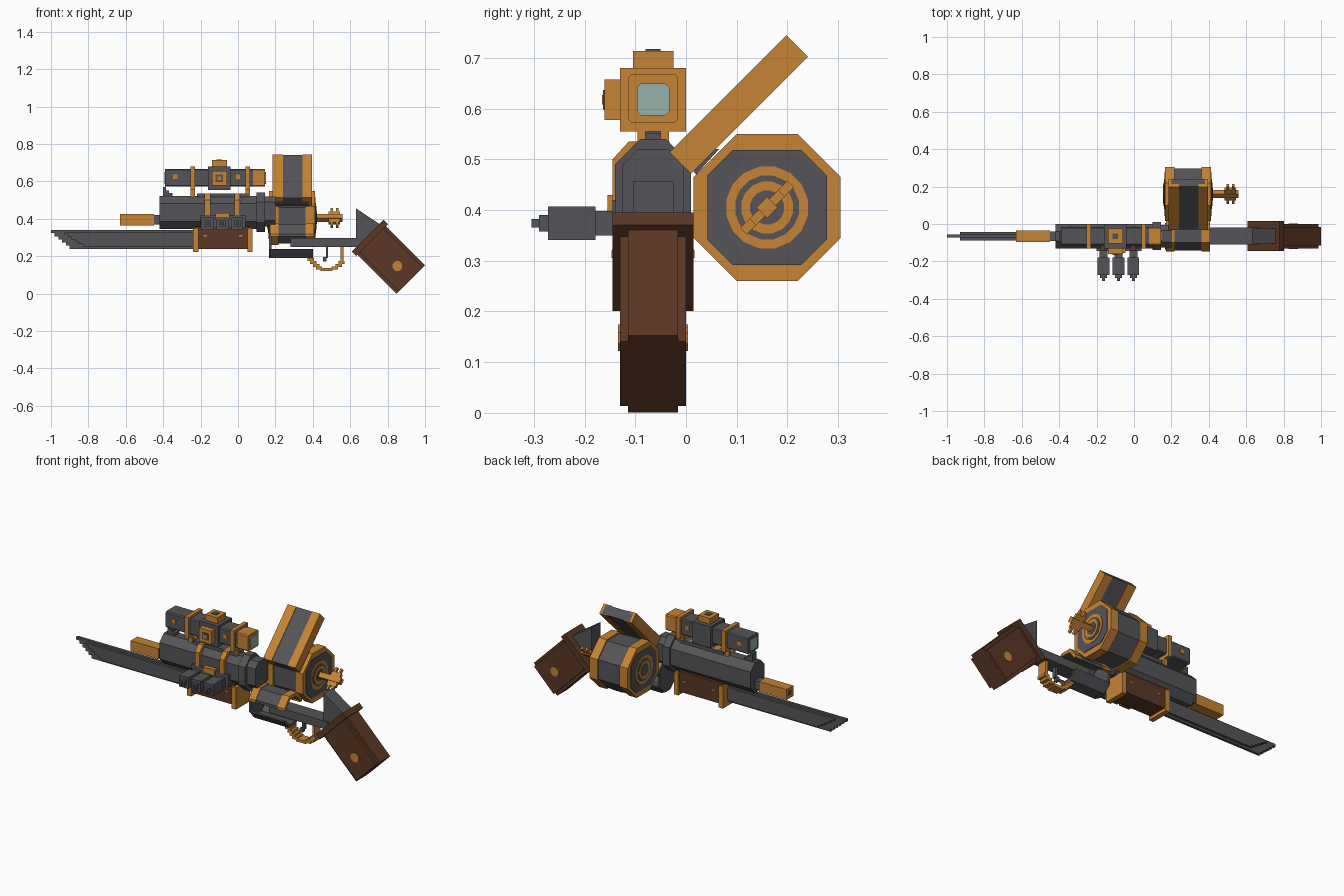
import bpy, bmesh, math
from mathutils import Matrix, Vector

if "Cube" in bpy.data.objects:
    bpy.data.objects.remove(bpy.data.objects["Cube"])

def material(name, rgb):
    m = bpy.data.materials.new(name)
    m.diffuse_color = (*rgb, 1)
    m.use_nodes = True
    m.node_tree.nodes["Principled BSDF"].inputs["Base Color"].default_value = m.diffuse_color
    return m

STEEL = material("dark steel", (0.09, 0.09, 0.10))
BRASS = material("brass", (0.56, 0.23, 0.036))
WOOD = material("dark wood", (0.105, 0.038, 0.018))
GLASS = material("lens glass", (0.31, 0.44, 0.41))
YC = -0.065  # centre plane of the gun

def finish(name, bm, mat):
    bmesh.ops.recalc_face_normals(bm, faces=bm.faces)
    me = bpy.data.meshes.new(name)
    bm.to_mesh(me)
    bm.free()
    me.materials.append(mat)
    ob = bpy.data.objects.new(name, me)
    bpy.context.collection.objects.link(ob)
    return ob

def box(name, x, y, z, mat, rot=(0, "X")):
    """Box from three (min, max) ranges, turned about its own centre."""
    bm = bmesh.new()
    bmesh.ops.create_cube(bm, size=1)
    size = [r[1] - r[0] for r in (x, y, z)]
    mid = Vector([(r[0] + r[1]) / 2 for r in (x, y, z)])
    bm.transform(Matrix.Translation(mid) @ Matrix.Rotation(math.radians(rot[0]), 4, rot[1])
                 @ Matrix.Diagonal((*size, 1)))
    return finish(name, bm, mat)

def prism(name, pts, lo, hi, axis, mat):
    """Extrude a profile: axis X takes (y, z) points, axis Y takes (x, z)."""
    bm = bmesh.new()
    vs = [bm.verts.new((lo, a, b) if axis == "X" else (a, lo, b)) for a, b in pts]
    f = bm.faces.new(vs)
    ext = bmesh.ops.extrude_face_region(bm, geom=[f])["geom"]
    d = Vector((hi - lo, 0, 0) if axis == "X" else (0, hi - lo, 0))
    bmesh.ops.translate(bm, vec=d, verts=[v for v in ext if isinstance(v, bmesh.types.BMVert)])
    return finish(name, bm, mat)

def octagon(c, hy, hz, cut):
    """Rectangle with cut corners."""
    q = [(hy, cut - hz), (hy, hz - cut), (hy - cut, hz), (cut - hy, hz),
         (-hy, hz - cut), (-hy, cut - hz), (cut - hy, -hz), (hy - cut, -hz)]
    return [(c[0] + a, c[1] + b) for a, b in q]

def disc(c, r, n=16):
    return [(c[0] + r * math.cos((i + .5) * math.tau / n),
             c[1] + r * math.sin((i + .5) * math.tau / n)) for i in range(n)]

def mid(h):
    return (YC - h, YC + h)

# Stepped bayonet blade: thin edge plus thicker core
def blade(name, x0, z0, z1, half, steps=6):
    pts, dx, dz = [(-0.2, z0), (-0.2, z1), (x0, z1)], 0.12 / steps, (z1 - z0) / steps
    for i in range(steps):
        pts.append((x0 + i * dx, z1 - (i + 1) * dz))
        pts.append((x0 + (i + 1) * dx, z1 - (i + 1) * dz))
    prism(name, pts[:-1] + [], YC - half, YC + half, "Y", STEEL)
blade("blade_edge", -1.0, 0.24, 0.34, 0.008)
blade("blade_core", -0.93, 0.252, 0.328, 0.022)

# Barrel and muzzle
box("muzzle", (-0.63, -0.45), mid(0.031), (0.364, 0.425), BRASS)
box("muzzle_bore", (-0.632, -0.62), mid(0.012), (0.383, 0.407), STEEL)
box("barrel_neck", (-0.455, -0.41), mid(0.025), (0.37, 0.42), STEEL)

# Main body, rear flange and front sight steps
prism("body", octagon((YC, 0.435), 0.065, 0.088, 0.04), -0.42, 0.10, "X", STEEL)
prism("flange", octagon((YC, 0.435), 0.075, 0.105, 0.05), 0.10, 0.145, "X", STEEL)
prism("flange_rim", octagon((YC, 0.44), 0.06, 0.08, 0.03), 0.14, 0.20, "X", STEEL)
for i, (x1, z1) in enumerate([(-0.385, 0.57), (-0.37, 0.552), (-0.35, 0.538)]):
    box(f"front_sight_{i}", (-0.40, x1), mid(0.02), (0.50, z1), STEEL)
box("top_rail", (-0.22, 0.06), mid(0.032), (0.515, 0.535), STEEL)

# Wooden fore grip with brass bands
box("fore_grip", (-0.23, 0.06), mid(0.055), (0.24, 0.36), WOOD)
for x in (-0.24, 0.05):
    box("grip_band", (x, x + 0.028), mid(0.066), (0.222, 0.35), BRASS)
for x in (-0.175, 0.015):
    box("grip_rivet", (x - 0.01, x + 0.01), mid(0.058), (0.305, 0.313), BRASS)

# Side pistons and the straps above them
box("piston_plate", (-0.20, 0.04), (-0.145, -0.10), (0.35, 0.42), STEEL)
for x in (-0.163, -0.083, -0.003):
    for nm, h, y, hz in (("neck", 0.022, (-0.18, -0.14), 0.024), ("body", 0.031, (-0.272, -0.178), 0.033),
                         ("tip", 0.018, (-0.29, -0.27), 0.016), ("point", 0.008, (-0.305, -0.288), 0.008)):
        box("piston_" + nm, (x - h, x + h), y, (0.374 - hz, 0.374 + hz), STEEL)
strap = [(-0.145, 0.42), (-0.145, 0.50), (-0.113, 0.535), (-0.04, 0.535),
         (-0.04, 0.515), (-0.10, 0.515), (-0.115, 0.49), (-0.115, 0.42)]
for x in (-0.163, -0.003):
    prism("body_strap", strap, x - 0.015, x + 0.015, "X", BRASS)
box("strap_tie", (-0.12, -0.045), (-0.155, -0.10), (0.395, 0.43), BRASS)

# Scope
prism("scope_tube", octagon((YC, 0.62), 0.049, 0.047, 0.006), -0.39, 0.08, "X", STEEL)
prism("scope_eyepiece", octagon((YC, 0.62), 0.049, 0.047, 0.006), 0.07, 0.145, "X", BRASS)
for x in (0.143, -0.393):
    prism("scope_lens", octagon((YC, 0.618), 0.032, 0.032, 0.008), x, x + 0.006, "X", GLASS)
for x in (-0.243, 0.052):
    box("scope_band", (x - 0.012, x + 0.012), mid(0.065), (0.555, 0.68), BRASS)
    for y in (-0.088, -0.042):
        box("scope_leg", (x - 0.012, x + 0.012), (y - 0.008, y + 0.008), (0.515, 0.56), BRASS)
box("scope_turret", (-0.16, -0.04), mid(0.065), (0.555, 0.68), STEEL)
box("turret_top_knob", (-0.14, -0.06), (-0.105, -0.025), (0.67, 0.714), BRASS)
box("top_knob_mark", (-0.115, -0.085), mid(0.015), (0.71, 0.718), STEEL)
box("turret_side_knob", (-0.14, -0.06), (-0.161, -0.12), (0.578, 0.657), BRASS)
box("side_knob_inset", (-0.12, -0.08), (-0.164, -0.15), (0.598, 0.637), STEEL)
box("side_knob_mark", (-0.11, -0.09), (-0.166, -0.15), (0.608, 0.627), BRASS)
for x in (-0.335, 0.0):
    box("scope_screw", (x - 0.012, x + 0.012), mid(0.052), (0.613, 0.637), BRASS)

# Large ammunition drum, with rims and ringed ends
DC = (0.16, 0.405)
prism("drum", octagon(DC, 0.138, 0.138, 0.081), 0.18, 0.40, "X", STEEL)
for x in (0.165, 0.36):
    prism("drum_rim", octagon(DC, 0.145, 0.145, 0.085), x, x + 0.052, "X", BRASS)
for end, s in ((0.412, 1), (0.165, -1)):
    prism("drum_end_plate", octagon(DC, 0.118, 0.113, 0.05), end - s * 0.02, end + s * 0.003, "X", STEEL)
    for k, (r, m) in enumerate([(0.082, BRASS), (0.064, STEEL), (0.052, BRASS), (0.034, STEEL)]):
        prism("drum_ring", disc(DC, r), end - s * 0.01, end + s * (0.005 + 0.002 * k), "X", m)

# Winding key on the drum
def key_box(name, x, length, thick):
    box(name, x, (DC[0] - length, DC[0] + length), (DC[1] - thick, DC[1] + thick), BRASS, (45, "X"))
key_box("key_shaft", (0.41, 0.56), 0.015, 0.015)
key_box("key_bar", (0.485, 0.545), 0.04, 0.009)
for x in (0.495, 0.525):
    key_box("key_wing", (x, x + 0.012), 0.066, 0.009)

# Breech cover, hinged open at 45 degrees
LC = (0.104, 0.608)
for nm, x, m, t in (("cover", (0.20, 0.38), STEEL, 0.027), ("cover_rim", (0.185, 0.24), BRASS, 0.03),
                    ("cover_rim", (0.345, 0.395), BRASS, 0.03)):
    box("breech_" + nm, x, (LC[0] - 0.163, LC[0] + 0.163), (LC[1] - t, LC[1] + t), m, (45, "X"))
prism("cover_hinge", [(-0.02, 0.52), (0.065, 0.52), (0.02, 0.47)], 0.20, 0.38, "X", STEEL)

# Chamber: arched roof with brass rims above an open trough
def arch(g):
    o, i = 0.077 + g, 0.062
    right = [(o, 0.305), (o, 0.32), (0.035, 0.37 + g)]
    inner = [(0.028, 0.355), (i, 0.315), (i, 0.305)]
    half = [(YC + a, b) for a, b in right]
    half2 = [(YC - a, b) for a, b in reversed(right)]
    in_l = [(YC - a, b) for a, b in reversed(inner)]
    return half + half2 + in_l + [(YC + a, b) for a, b in inner]
prism("chamber_roof", arch(0), 0.17, 0.405, "X", STEEL)
for x in (0.172, 0.36):
    prism("chamber_rim", arch(0.005), x, x + 0.045, "X", BRASS)
trough = [(-0.077, 0.24), (-0.035, 0.19), (0.035, 0.19), (0.077, 0.24),
          (0.06, 0.24), (0.03, 0.205), (-0.03, 0.205), (-0.06, 0.24)]
prism("chamber_trough", [(YC + a, b) for a, b in trough], 0.175, 0.40, "X", STEEL)
prism("chamber_front_plate", octagon((YC, 0.28), 0.07, 0.088, 0.045), 0.165, 0.178, "X", STEEL)

# Tang, trigger and stepped guard
box("tang", (0.28, 0.66), mid(0.045), (0.25, 0.297), STEEL)
prism("tang_spike", [(0.63, 0.457), (0.79, 0.35), (0.72, 0.26), (0.63, 0.24)], -0.105, -0.025, "Y", STEEL)
box("trigger", (0.47, 0.482), mid(0.012), (0.19, 0.26), STEEL)
box("trigger_tip", (0.455, 0.472), mid(0.012), (0.172, 0.196), STEEL)
guard = [(0.375, 0.175), (0.39, 0.158), (0.405, 0.142), (0.42, 0.128), (0.445, 0.12), (0.475, 0.12),
         (0.505, 0.128), (0.525, 0.142), (0.54, 0.158)]
for x, z in guard:
    box("trigger_guard_step", (x - 0.004, x + 0.03), mid(0.028), (z, z + 0.016), BRASS)
box("trigger_guard_post", (0.548, 0.563), mid(0.028), (0.17, 0.255), BRASS)

# Slanted wooden stock, collar and brass studs
def stock_box(name, cx, cz, length, width, hy):
    box(name, (cx - length / 2, cx + length / 2), mid(hy), (cz - width / 2, cz + width / 2), WOOD, (45, "Y"))
stock_box("stock_wide", 0.814, 0.186, 0.309, 0.18, 0.065)
stock_box("stock_tall", 0.814, 0.186, 0.31, 0.215, 0.049)
stock_box("stock_collar", 0.705, 0.298, 0.034, 0.24, 0.08)
prism("stock_stud", disc((0.852, 0.148), 0.028, 8), YC - 0.069, YC + 0.069, "Y", BRASS)
